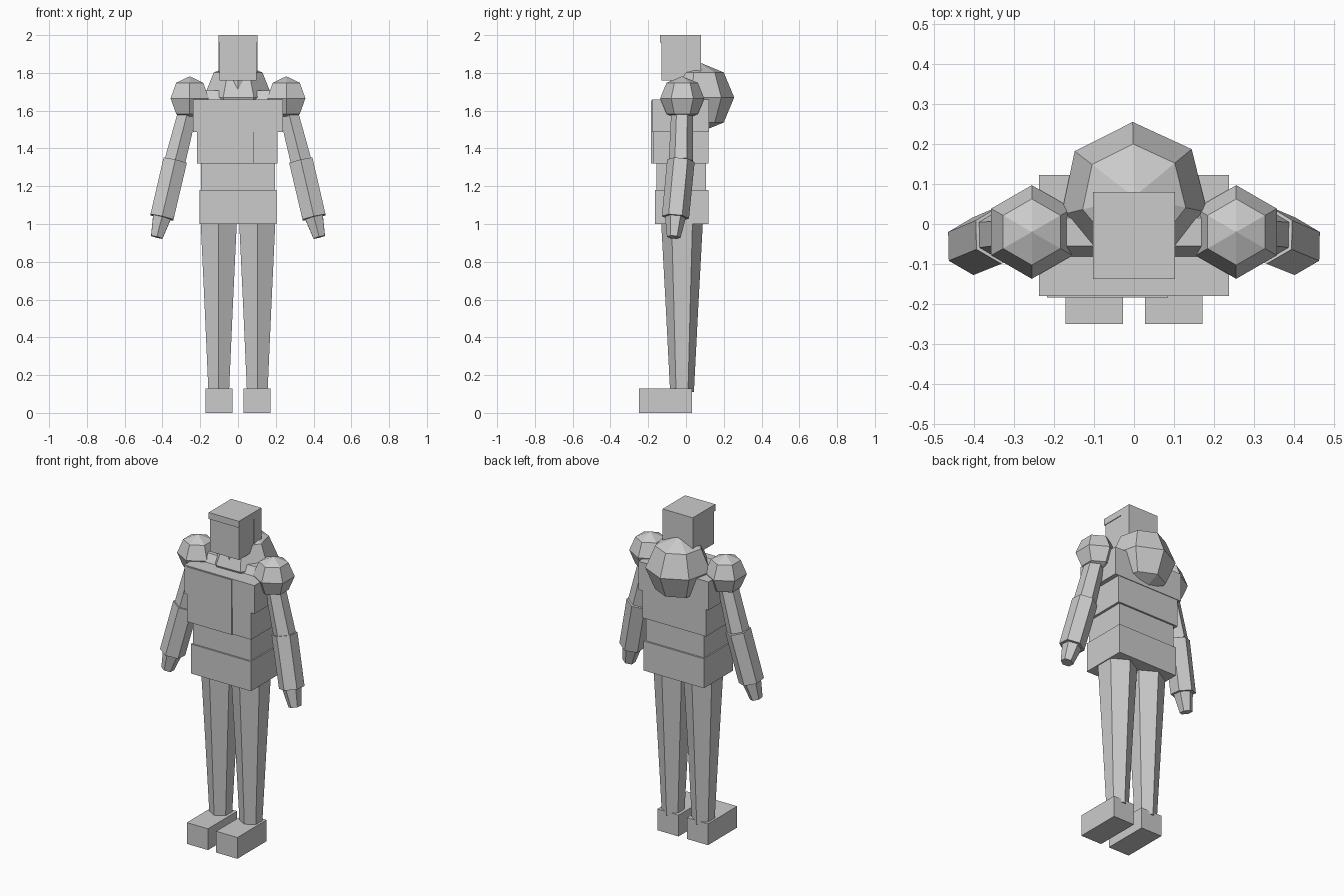
import bpy
import bmesh
import math
from mathutils import Vector, Matrix

if "Cube" in bpy.data.objects:
    bpy.data.objects.remove(bpy.data.objects["Cube"])

grey = bpy.data.materials.new("light_grey")
grey.use_nodes = True
colour = (0.6, 0.6, 0.6, 1)
grey.diffuse_color = colour
grey.node_tree.nodes["Principled BSDF"].inputs["Base Color"].default_value = colour


def finish(name, bm):
    bmesh.ops.recalc_face_normals(bm, faces=bm.faces)
    mesh = bpy.data.meshes.new(name)
    bm.to_mesh(mesh)
    bm.free()
    mesh.materials.append(grey)
    obj = bpy.data.objects.new(name, mesh)
    bpy.context.scene.collection.objects.link(obj)
    return obj


def box(name, x, y, z):
    """Box from (min, max) ranges."""
    bm = bmesh.new()
    mid = [(r[0] + r[1]) / 2 for r in (x, y, z)]
    size = [r[1] - r[0] for r in (x, y, z)]
    bmesh.ops.create_cube(bm, size=1, matrix=Matrix.Translation(mid) @ Matrix.Diagonal((*size, 1)))
    return finish(name, bm)


def limb(name, start, end, r0, r1, sides=6):
    """Tapered prism between two points, with one corner facing y."""
    start, end = Vector(start), Vector(end)
    axis = (end - start).normalized()
    u = Vector((0, 1, 0))
    u = (u - axis * u.dot(axis)).normalized()
    v = axis.cross(u)
    bm = bmesh.new()
    rings = []
    for centre, r in ((start, r0), (end, r1)):
        angles = [math.tau * k / sides for k in range(sides)]
        rings.append([bm.verts.new(centre + r * (u * math.cos(a) + v * math.sin(a))) for a in angles])
    for k in range(sides):
        n = (k + 1) % sides
        bm.faces.new((rings[0][k], rings[0][n], rings[1][n], rings[1][k]))
    bm.faces.new(rings[0])
    bm.faces.new(rings[1])
    return finish(name, bm)


def ball(name, centre, radius, sides, turn=0):
    bm = bmesh.new()
    bmesh.ops.create_uvsphere(bm, u_segments=sides, v_segments=4, radius=radius,
                              matrix=Matrix.Translation(centre) @ Matrix.Rotation(turn, 4, "Z"))
    return finish(name, bm)


# Head: a block with a slightly larger cap and back shell
box("head", (-0.098, 0.098), (-0.13, 0.07), (1.76, 1.97))
box("head_cap", (-0.102, 0.102), (-0.137, 0.08), (1.96, 2.0))
box("head_back", (-0.102, 0.102), (0.01, 0.08), (1.76, 1.97))
limb("neck", (0, -0.03, 1.62), (0, -0.03, 1.8), 0.06, 0.05)

# Torso: stacked blocks
box("upper_chest", (-0.237, 0.237), (-0.18, 0.122), (1.487, 1.66))
box("lower_chest_right", (-0.217, 0.085), (-0.184, 0.118), (1.32, 1.655))
box("lower_chest_left", (0.085, 0.21), (-0.174, 0.118), (1.32, 1.49))
box("belly", (-0.195, 0.195), (-0.155, 0.107), (1.17, 1.33))
box("hips", (-0.203, 0.203), (-0.165, 0.118), (1.0, 1.18))

# Pack on the upper back
ball("back_pack", (0, 0.068, 1.67), 0.187, 7, math.radians(1))

# Limbs, one set per side
for side, s in (("left", 1), ("right", -1)):
    limb(side + "_collar", (0.01 * s, -0.02, 1.645), (0.175 * s, -0.02, 1.645), 0.07, 0.07)
    ball(side + "_shoulder", (0.2555 * s, -0.02, 1.665), 0.117, 6)

    shoulder = (0.255 * s, -0.02, 1.64)
    elbow = (0.333 * s, -0.027, 1.335)
    wrist = (0.403 * s, -0.056, 1.035)
    fingers = (0.43 * s, -0.065, 0.93)
    limb(side + "_upper_arm", shoulder, elbow, 0.056, 0.064)
    limb(side + "_forearm", elbow, wrist, 0.073, 0.072)
    limb(side + "_hand", wrist, fingers, 0.055, 0.036)

    hip, knee, ankle = [(0.102 * s, -0.021, z) for z in (1.02, 0.56, 0.11)]
    limb(side + "_thigh", hip, knee, 0.111, 0.086)
    limb(side + "_shin", knee, ankle, 0.086, 0.063)
    inner, outer = sorted((0.028 * s, 0.171 * s))
    box(side + "_foot", (inner, outer), (-0.25, 0.032), (0, 0.13))
